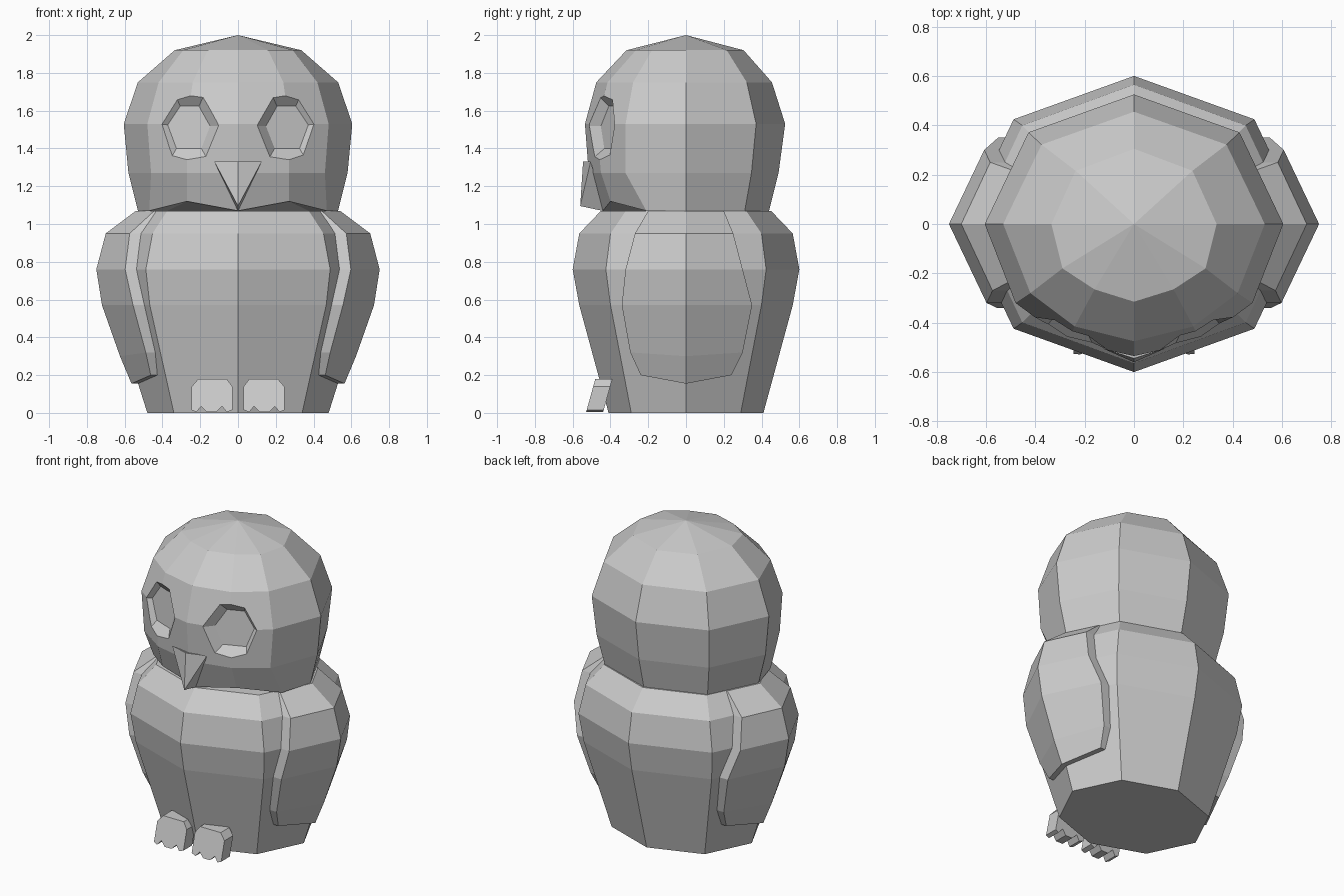
import bpy, bmesh
from math import sqrt

if "Cube" in bpy.data.objects:
    bpy.data.objects.remove(bpy.data.objects["Cube"])

D = sqrt(0.5)


def make(name, verts, faces):
    bm = bmesh.new()
    vs = [bm.verts.new(v) for v in verts]
    for f in faces:
        bm.faces.new([vs[i] for i in f])
    bmesh.ops.recalc_face_normals(bm, faces=bm.faces)
    me = bpy.data.meshes.new(name)
    bm.to_mesh(me)
    bm.free()
    ob = bpy.data.objects.new(name, me)
    bpy.context.collection.objects.link(ob)
    return ob


def loft(name, rings):
    """Skin a stack of equal-length closed rings and cap both ends."""
    n = len(rings[0])
    verts = [p for r in rings for p in r]
    faces = [(k * n + i, k * n + (i + 1) % n, (k + 1) * n + (i + 1) % n, (k + 1) * n + i)
             for k in range(len(rings) - 1) for i in range(n)]
    faces += [list(range(n)), list(range(len(verts) - n, len(verts)))]
    return make(name, verts, faces)


# Body: scaled octagon rings (z, half width, half depth)
BODY = [(0, .48, .41), (.57, .66, .565), (.76, .69, .6), (.95, .64, .565), (1.07, .53, .45)]
OCT = [(0, -1), (D, -D), (1, 0), (D, D), (0, 1), (-D, D), (-1, 0), (-D, -D)]
loft("body", [[(a * x, b * y, z) for x, y in OCT] for z, a, b in BODY])


def body_x(y, z):
    for (z0, a0, b0), (z1, a1, b1) in zip(BODY, BODY[1:]):
        if z <= z1:
            break
    t = (z - z0) / (z1 - z0)
    a, b = a0 + t * (a1 - a0), b0 + t * (b1 - b0)
    return a * (1 - (1 - D) * abs(y) / (D * b))


# Wings: a shell hugging the body (edge z, middle z, front y, back y, thickness)
WING = [(1.07, 1.07, -.20, .20, .01), (.95, .95, -.27, .25, .06), (.76, .76, -.32, .30, .06),
        (.57, .57, -.34, .35, .06), (.32, .30, -.295, .30, .05), (.2, .155, -.24, .24, .035)]
for side, label in ((1, "right"), (-1, "left")):
    rings = []
    for ze, zm, yf, yb, t in WING:
        pts = [(yf, ze, -.03), (yf, ze, t), (0, zm, t), (yb, ze, t), (yb, ze, -.03), (0, zm, -.04)]
        rings.append([(side * (body_x(y, z) + o), y, z) for y, z, o in pts])
    loft("wing_" + label, rings)

# Head: z, front y, face mid (x, y), face edge (x, y), side x, back y
HEAD = [(1.07, -.44, .27, -.40, .47, -.21, .53, .44),
        (1.27, -.515, .27, -.45, .46, -.32, .58, .49),
        (1.53, -.535, .27, -.475, .48, -.32, .605, .525),
        (1.75, -.475, .24, -.415, .42, -.28, .53, .455),
        (1.92, -.315, .16, -.265, .29, -.18, .335, .305)]
rings = []
for z, fy, mx, my, ex, ey, sx, by in HEAD:
    zm = 1.12 if z == 1.07 else z
    half = [(mx, my, zm), (ex, ey, z), (sx, 0, z), (D * sx, D * by, z)]
    rings.append([(0, fy, z)] + half + [(0, by, z)] + [(-x, y, w) for x, y, w in reversed(half)])
head = loft("head", rings)
bm = bmesh.new()
bm.from_mesh(head.data)
top = max(bm.faces, key=lambda f: f.calc_center_median().z)
center = bmesh.ops.poke(bm, faces=[top])["verts"][0]
center.co = (0, 0, 2)
bmesh.ops.triangulate(bm, faces=[f for f in bm.faces if len(f.verts) > 4])
bm.to_mesh(head.data)
bm.free()

# Eyes: tapered hexagonal recesses cut into the face
EYE = [(.09, 1.52), (.18, 1.68), (.33, 1.68), (.43, 1.53), (.36, 1.34), (.16, 1.34)]
for side in (1, -1):
    rings = []
    for scale, depth in ((.66, .05), (1, -.005), (1.04, -.2)):
        ring = []
        for x, z in EYE:
            x, z = .26 + (x - .26) * scale, 1.515 + (z - 1.515) * scale
            y = -.56 + .4 * x + .2 * (z - 1.53 if z > 1.53 else 0)
            ring.append((side * x, y + depth, z))
        rings.append(ring)
    cutter = loft("eye_cutter", rings)
    cutter.hide_render = True
    mod = head.modifiers.new("eye", 'BOOLEAN')
    mod.operation, mod.solver, mod.object = 'DIFFERENCE', 'EXACT', cutter
    bpy.context.view_layer.objects.active = head
    bpy.ops.object.modifier_apply(modifier=mod.name)
    bpy.data.objects.remove(cutter)

# Beak: downward-pointing wedge
make("beak", [(-.125, -.505, 1.33), (.125, -.505, 1.33), (0, -.56, 1.095), (0, -.42, 1.065), (0, -.545, 1.33)],
     [(0, 4, 2), (4, 1, 2), (1, 3, 2), (3, 0, 2), (0, 3, 1, 4)])

# Feet: leaning slabs with scalloped toes
FOOT = [(.03, .015), (.03, .14), (.06, .18), (.21, .18), (.245, .14), (.245, .015), (.22, .005),
        (.195, .035), (.165, .005), (.115, .005), (.085, .035), (.06, .005)]
for side, label in ((1, "right"), (-1, "left")):
    loft("foot_" + label, [[(side * x, y + .05 * z / .18, z) for x, z in FOOT]
                           for y in (-.53, -.44)])
